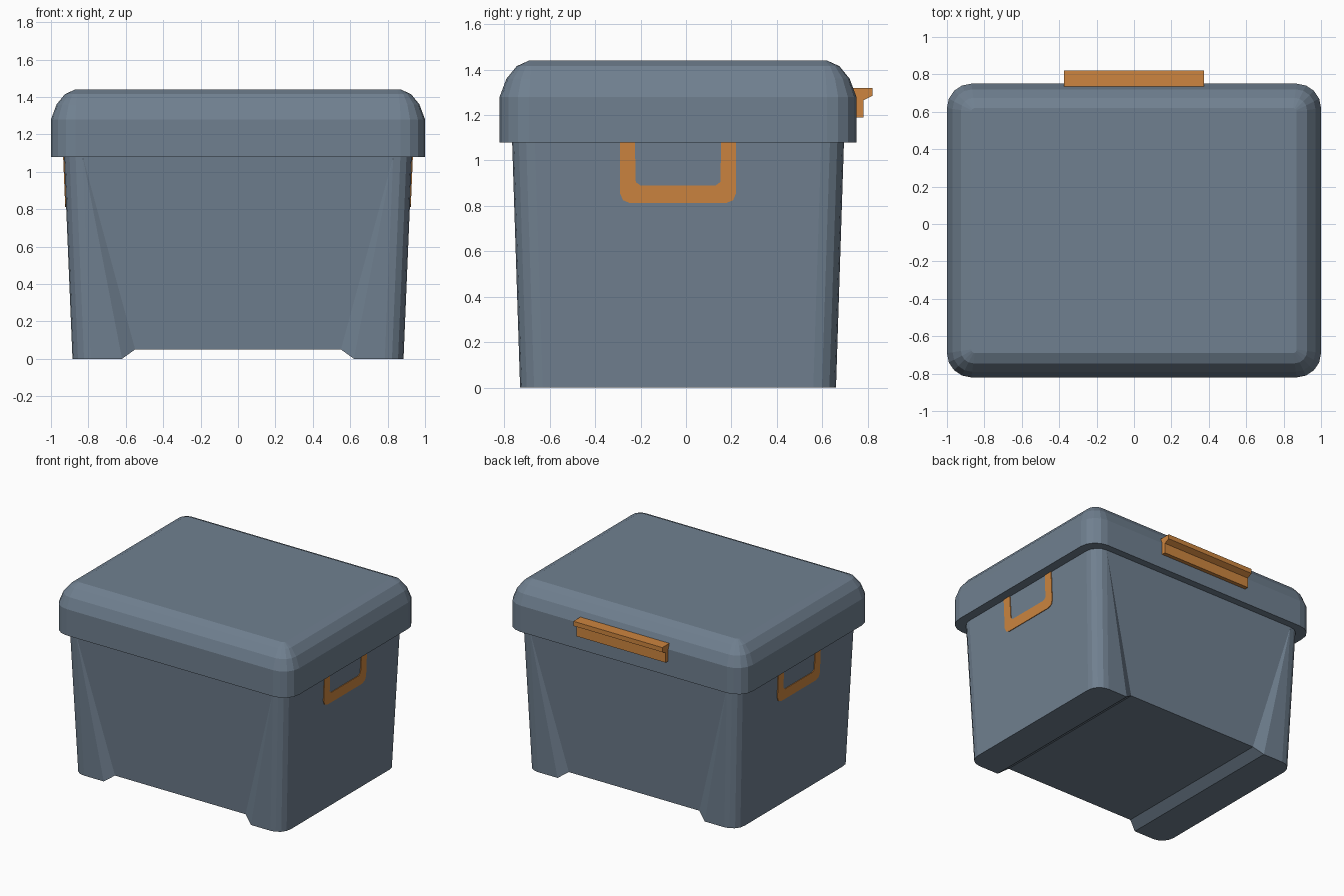
import bpy, bmesh, math

if "Cube" in bpy.data.objects:
    bpy.data.objects.remove(bpy.data.objects["Cube"])

CY = -0.035  # centre of the box in y (the latch sticks out at the back)


def material(name, rgb):
    m = bpy.data.materials.new(name)
    m.diffuse_color = (*rgb, 1)
    m.use_nodes = True
    m.node_tree.nodes["Principled BSDF"].inputs["Base Color"].default_value = m.diffuse_color
    return m


BLUE = material("slate blue", (0.162, 0.216, 0.279))
ORANGE = material("handle orange", (0.610, 0.235, 0.050))


def finish(name, bm, mat):
    bmesh.ops.recalc_face_normals(bm, faces=bm.faces)
    me = bpy.data.meshes.new(name)
    bm.to_mesh(me)
    bm.free()
    me.materials.append(mat)
    ob = bpy.data.objects.new(name, me)
    bpy.context.collection.objects.link(ob)
    return ob


def ring(bm, hx, hy, r, z, n=4):
    """Rounded rectangle, counter-clockwise from the +x +y corner."""
    out = []
    for k, (sx, sy) in enumerate([(1, 1), (-1, 1), (-1, -1), (1, -1)]):
        for i in range(n + 1):
            a = math.pi / 2 * (k + i / n)
            out.append(bm.verts.new((sx * (hx - r) + r * math.cos(a),
                                     CY + sy * (hy - r) + r * math.sin(a), z)))
    return out


def bridge(bm, a, b, skip=()):
    n = len(a)
    for i in range(n):
        if i not in skip:
            j = (i + 1) % n
            bm.faces.new((a[i], a[j], b[j], b[i]))


def prism(name, pts, place, a, b, mat):
    """Extrude a 2D profile between depths a and b."""
    bm = bmesh.new()
    lo = [bm.verts.new(place(p, a)) for p in pts]
    hi = [bm.verts.new(place(p, b)) for p in pts]
    bm.faces.new(lo)
    bm.faces.new(hi)
    bridge(bm, lo, hi)
    return finish(name, bm, mat)


# Lid: straight rim with a rounded shoulder
bm = bmesh.new()
R = 0.13
rings = [ring(bm, 1 - d, 0.785 - d, R - d * 0.85, z) for d, z in
         [(0, 1.08), (0, 1.28), (0.03, 1.36), (0.075, 1.415), (0.13, 1.44)]]
for lo, hi in zip(rings, rings[1:]):
    bridge(bm, lo, hi)
bm.faces.new(rings[0])
bm.faces.new(rings[-1])
finish("lid", bm, BLUE)

# Tapered body with two runner feet and sloped panels front and back
bm = bmesh.new()
bot = ring(bm, 0.885, 0.695, 0.10, 0)
top = ring(bm, 0.93, 0.73, 0.10, 1.08)
bridge(bm, bot, top, skip=(4, 14))
bm.faces.new(top)
foot, deck = {}, {}
for sy in (1, -1):
    for sx in (1, -1):
        foot[sx, sy] = bm.verts.new((sx * 0.62, CY + sy * 0.695, 0))
        deck[sx, sy] = bm.verts.new((sx * 0.55, CY + sy * 0.66, 0.05))
for sx, sy, i in [(1, 1, 4), (-1, 1, 5), (-1, -1, 14), (1, -1, 15)]:
    bm.faces.new((bot[i], foot[sx, sy], top[i]))
    bm.faces.new((foot[sx, sy], deck[sx, sy], top[i]))
bm.faces.new((top[4], deck[1, 1], deck[-1, 1], top[5]))
bm.faces.new((top[14], deck[-1, -1], deck[1, -1], top[15]))
for sx in (1, -1):
    bm.faces.new((foot[sx, 1], deck[sx, 1], deck[sx, -1], foot[sx, -1]))
bm.faces.new((deck[1, 1], deck[-1, 1], deck[-1, -1], deck[1, -1]))
bm.faces.new(bot[15:] + bot[:5] + [foot[1, 1], foot[1, -1]])
bm.faces.new(bot[5:15] + [foot[-1, -1], foot[-1, 1]])
finish("body", bm, BLUE)

# U-shaped handles lying flat on both sloped sides
half = [(0.255, 1.08), (0.255, 0.855), (0.242, 0.825), (0.21, 0.812)]
inner = [(0.165, 0.89), (0.186, 0.905), (0.19, 1.08)]
profile = ([(-y, z) for y, z in half] + half[::-1] +
           inner[::-1] + [(-y, z) for y, z in inner])
for side, s in (("right", 1), ("left", -1)):
    prism(side + "_handle", profile,
          lambda p, d: (s * (0.885 + 0.0417 * p[1] + d), CY + p[0], p[1]),
          -0.003, 0.005, ORANGE)

# Latch grip along the back of the lid
prism("back_latch",
      [(0.725, 1.19), (0.78, 1.19), (0.78, 1.265), (0.82, 1.285), (0.82, 1.32), (0.725, 1.32)],
      lambda p, d: (d, p[0], p[1]), -0.375, 0.375, ORANGE)
